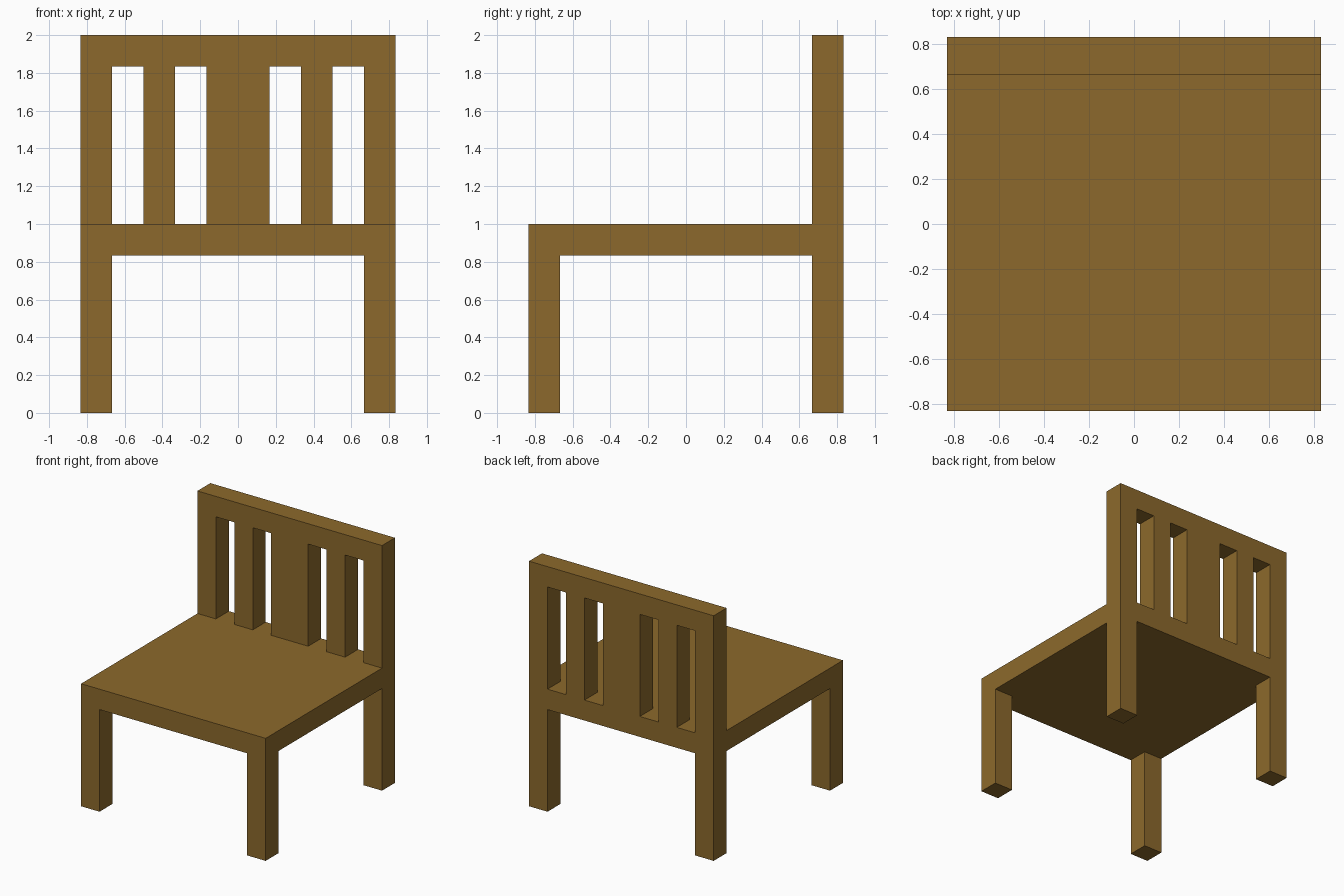
import bpy, bmesh

if "Cube" in bpy.data.objects:
    bpy.data.objects.remove(bpy.data.objects["Cube"])

U = 1 / 6            # timber thickness; every size is a multiple of it
W = 5 * U            # half width and half depth

wood = bpy.data.materials.new("brown wood")
wood.diffuse_color = (0.262, 0.141, 0.025, 1)
wood.use_nodes = True
wood.node_tree.nodes["Principled BSDF"].inputs["Base Color"].default_value = wood.diffuse_color


def make_object(name, bm):
    bmesh.ops.recalc_face_normals(bm, faces=bm.faces)
    mesh = bpy.data.meshes.new(name)
    bm.to_mesh(mesh)
    bm.free()
    obj = bpy.data.objects.new(name, mesh)
    bpy.context.collection.objects.link(obj)
    return obj


def box(name, lo, hi):
    bm = bmesh.new()
    bmesh.ops.create_cube(bm, size=1)
    for v in bm.verts:
        v.co = [(a + b) / 2 + c * (b - a) for a, b, c in zip(lo, hi, v.co)]
    return make_object(name, bm)


# Chair body: side profile (legs, seat, backrest) extruded across the width
profile = [(-5, 0), (-4, 0), (-4, 5), (4, 5), (4, 0), (5, 0), (5, 12), (4, 12), (4, 6), (-5, 6)]
bm = bmesh.new()
face = bm.faces.new([bm.verts.new((-W, y * U, z * U)) for y, z in profile])
side = bmesh.ops.extrude_face_region(bm, geom=[face])["geom"]
bmesh.ops.translate(bm, vec=(2 * W, 0, 0), verts=[g for g in side if isinstance(g, bmesh.types.BMVert)])
chair = make_object("chair", bm)
chair.data.materials.append(wood)

# Openings: the gap between left and right legs, then mirrored backrest slots
cutters = [box("leg_gap", (-4 * U, -1, -0.1), (4 * U, 1, 5 * U))]
for left in (-4, -2, 1, 3):
    cutters.append(box("back_slot", (left * U, 3.5 * U, 6 * U), ((left + 1) * U, 1, 11 * U)))

bpy.context.view_layer.objects.active = chair
for cutter in cutters:
    cutter.hide_render = True
    mod = chair.modifiers.new("cut", "BOOLEAN")
    mod.operation = "DIFFERENCE"
    mod.solver = "EXACT"
    mod.object = cutter
    bpy.ops.object.modifier_apply(modifier=mod.name)
    bpy.data.objects.remove(cutter)
